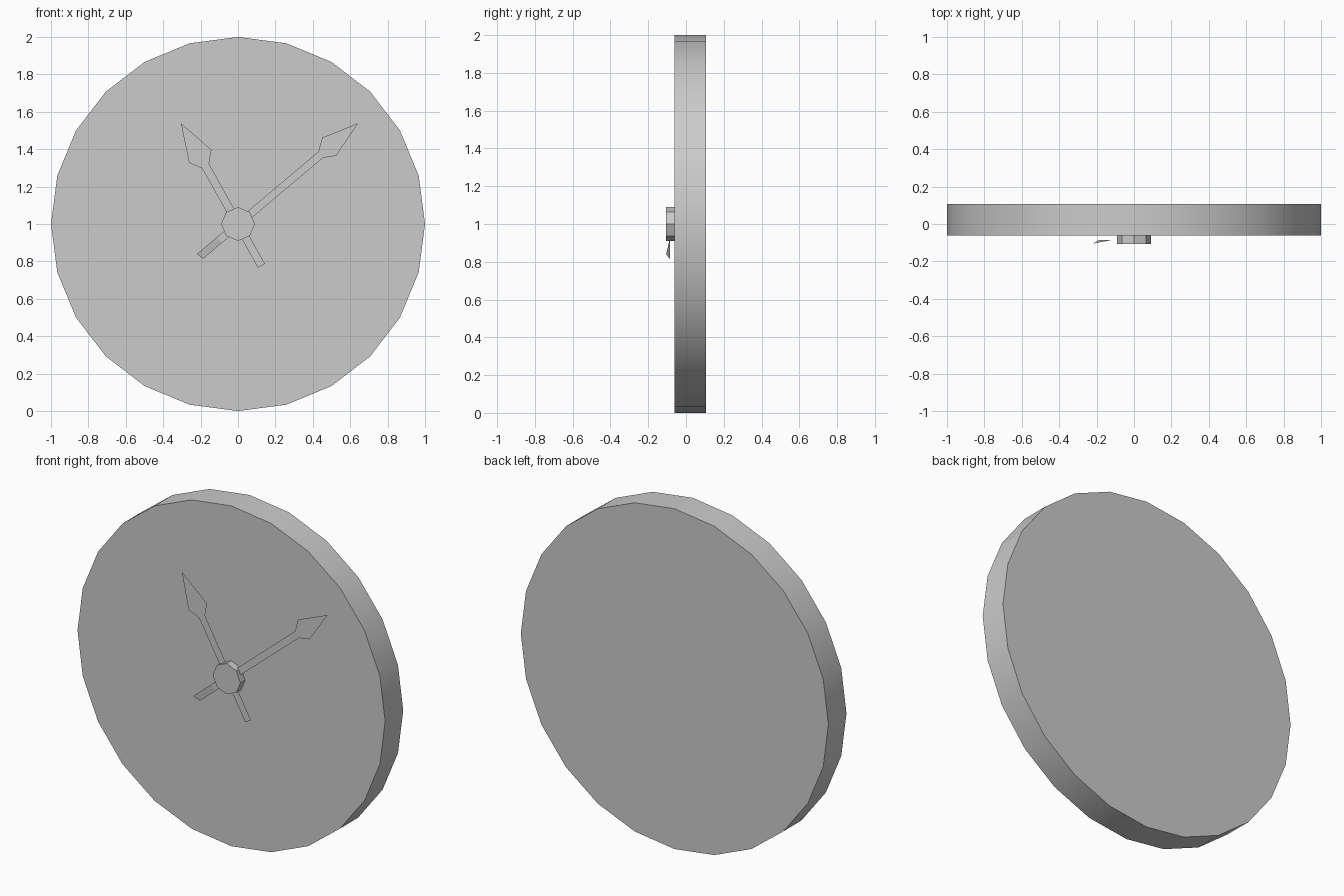
import bpy
import math
from mathutils import Vector

cube = bpy.data.objects.get("Cube")
if cube:
    bpy.data.objects.remove(cube, do_unlink=True)

FRONT, BACK, CENTRE = -0.062, 0.106, 1.0
HAND_Y = -0.085

grey = bpy.data.materials.new("plain grey")
grey.use_nodes = True
colour = (0.6, 0.6, 0.6, 1)
grey.diffuse_color = colour
grey.node_tree.nodes["Principled BSDF"].inputs["Base Color"].default_value = colour


def add_mesh(name, verts, faces):
    mesh = bpy.data.meshes.new(name)
    mesh.from_pydata(verts, [], faces)
    mesh.materials.append(grey)
    obj = bpy.data.objects.new(name, mesh)
    bpy.context.collection.objects.link(obj)
    return obj


def add_disc(name, sides, radius, y_front, y_back):
    """Upright cylinder on the y axis, with corners on the x and z axes."""
    bpy.ops.mesh.primitive_cylinder_add(
        vertices=sides, radius=radius, depth=y_back - y_front,
        location=(0, (y_front + y_back) / 2, CENTRE),
        rotation=(math.pi / 2, 0, 0))
    obj = bpy.context.object
    obj.name = name
    obj.data.materials.append(grey)
    bpy.ops.object.shade_smooth_by_angle(angle=math.radians(30))
    return obj


def add_hand(name, head, tail, tail_lift=0.0):
    """Flat sheet: arrow head (neck, barb, tip, barb, neck), shaft and tail."""
    a, b = (Vector(head[i]) for i in (0, 4))
    c, d = (Vector(p) for p in tail)
    # break the shaft where the tail leaves the hub
    mid = [b.lerp(c, 0.84), a.lerp(d, 0.84)]
    outline = [Vector(p) for p in head] + mid + [c, d]
    verts = [(p.x, HAND_Y, p.y) for p in outline]
    verts[8] = (d.x, HAND_Y - tail_lift, d.y)
    return add_mesh(name, verts, [(0, 1, 2, 3, 4), (0, 4, 5, 6), (6, 5, 7, 8)])


# Clock body and centre hub
add_disc("clock_body", 24, 1.0, FRONT, BACK)
add_disc("centre_hub", 8, 0.09, -0.106, FRONT)

# Two flush dials on the face, either side of the hub
for side, name in ((1, "left_dial"), (-1, "right_dial")):
    ring = [(side * 0.27 + 0.173 * math.cos(i * math.pi / 4), FRONT - 0.0005,
             CENTRE + 0.173 * math.sin(i * math.pi / 4)) for i in range(8)]
    add_mesh(name, ring, [tuple(range(8))])

# Hands; one corner of the minute hand's tail is bent forward
add_hand("minute_hand",
         [(0.43, 1.387), (0.45, 1.461), (0.642, 1.539), (0.525, 1.365), (0.455, 1.354)],
         [(-0.187, 0.814), (-0.219, 0.84)], tail_lift=0.02)
add_hand("hour_hand",
         [(-0.193, 1.298), (-0.262, 1.328), (-0.305, 1.539), (-0.142, 1.397), (-0.155, 1.322)],
         [(0.144, 0.787), (0.107, 0.766)])
